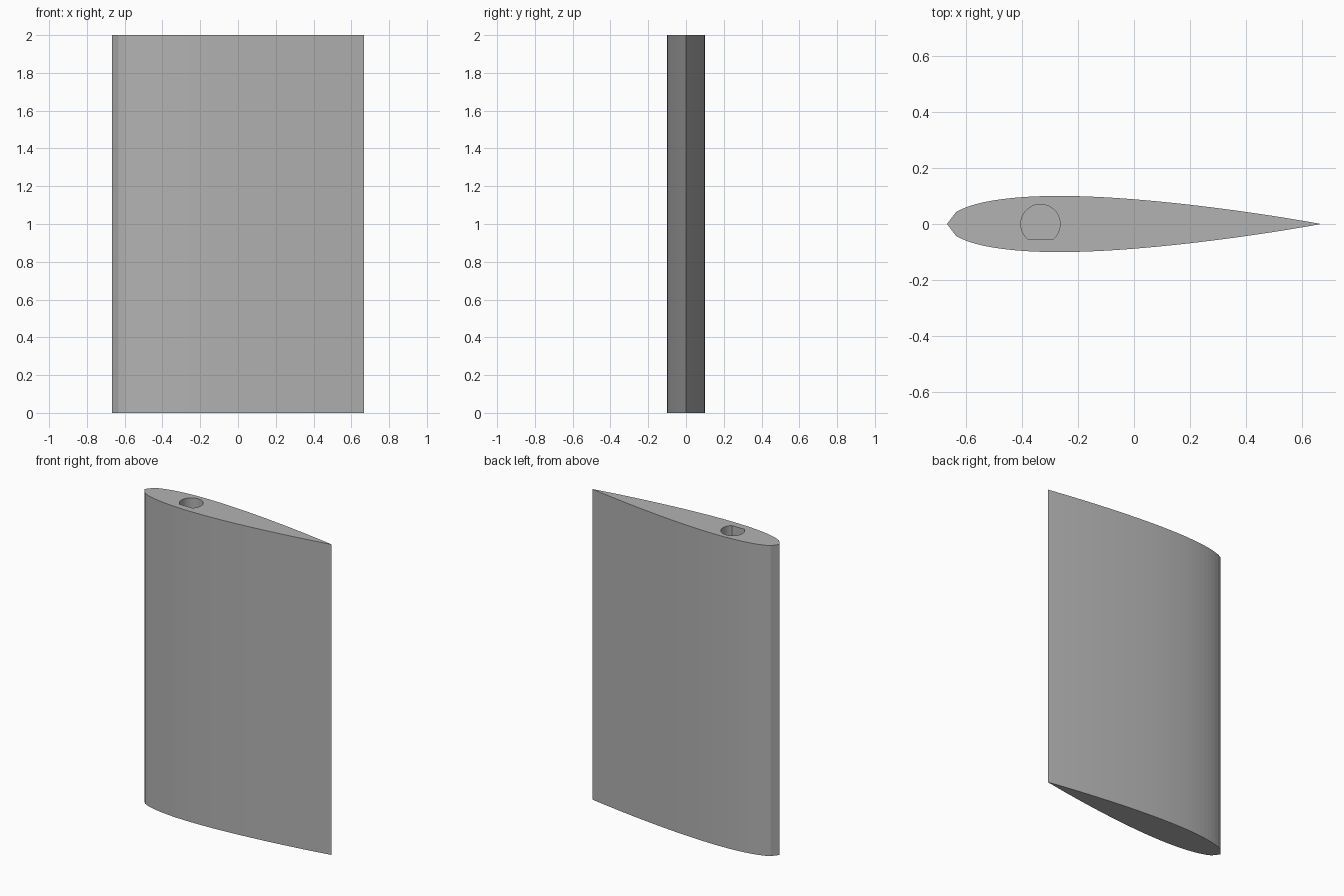
import bpy
import bmesh
import math

if "Cube" in bpy.data.objects:
    bpy.data.objects.remove(bpy.data.objects["Cube"], do_unlink=True)

CHORD, SPAN, THICK, STEPS = 4 / 3, 2.0, 0.15, 40
SOCKET_X, SOCKET_R, SOCKET_FLAT, SOCKET_DEPTH = -CHORD / 4, 0.07, -0.054, 0.5

grey = bpy.data.materials.new("light_grey")
grey.use_nodes = True
COLOUR = (0.45, 0.45, 0.45, 1)
grey.diffuse_color = COLOUR
grey.node_tree.nodes["Principled BSDF"].inputs["Base Color"].default_value = COLOUR


def prism(name, outline, z0, z1):
    """Extrude a flat outline from z0 up to z1."""
    bm = bmesh.new()
    base = bm.faces.new([bm.verts.new((x, y, z0)) for x, y in outline])
    top = bmesh.ops.extrude_face_region(bm, geom=[base])["geom"]
    verts = [v for v in top if isinstance(v, bmesh.types.BMVert)]
    bmesh.ops.translate(bm, verts=verts, vec=(0, 0, z1 - z0))
    bmesh.ops.recalc_face_normals(bm, faces=bm.faces)
    mesh = bpy.data.meshes.new(name)
    bm.to_mesh(mesh)
    bm.free()
    mesh.materials.append(grey)
    obj = bpy.data.objects.new(name, mesh)
    bpy.context.collection.objects.link(obj)
    return obj


def half_thickness(t):
    """Symmetric foil thickness at chord fraction t, closed at the tail."""
    return 5 * THICK * CHORD * (0.2969 * math.sqrt(t) - 0.126 * t - 0.3516 * t**2
                                + 0.2843 * t**3 - 0.1036 * t**4)


# Foil body: upper side nose to tail, then lower side back
side = [(CHORD * (i / STEPS - 0.5), half_thickness(i / STEPS)) for i in range(1, STEPS)]
nose, tail = (-CHORD / 2, 0), (CHORD / 2, 0)
outline = [nose] + side + [tail] + [(x, -y) for x, y in reversed(side)]
body = prism("foil_body", outline, 0, SPAN)

# D-shaped blind shaft socket in the top
start = math.asin(SOCKET_FLAT / SOCKET_R)
sweep = math.pi - 2 * start
arc = [start + sweep * i / 40 for i in range(41)]
d_shape = [(SOCKET_X + SOCKET_R * math.cos(a), SOCKET_R * math.sin(a)) for a in arc]
cutter = prism("socket_cutter", d_shape, SPAN - SOCKET_DEPTH, SPAN + 0.1)

cut = body.modifiers.new("shaft_socket", "BOOLEAN")
cut.operation = "DIFFERENCE"
cut.solver = "EXACT"
cut.object = cutter
bpy.context.view_layer.objects.active = body
body.select_set(True)
bpy.ops.object.modifier_apply(modifier=cut.name)
bpy.data.objects.remove(cutter, do_unlink=True)
